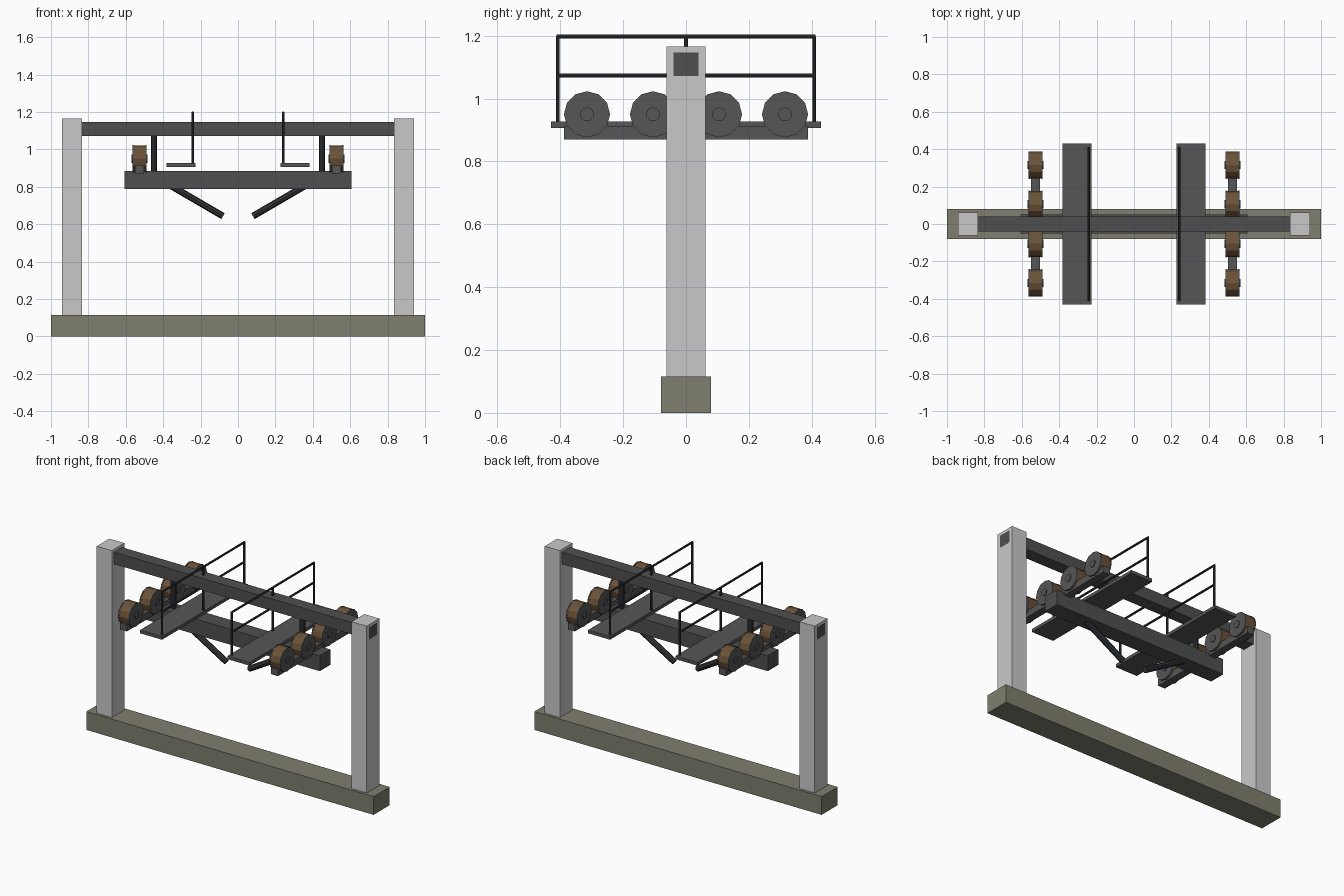
import bpy, bmesh
from math import pi, radians
from mathutils import Vector, Matrix

cube = bpy.data.objects.get("Cube")
if cube:
    bpy.data.objects.remove(cube, do_unlink=True)


def material(name, *rgb):
    lin = [((c / 255 + 0.055) / 1.055) ** 2.4 for c in rgb] + [1]
    mat = bpy.data.materials.new(name)
    mat.use_nodes = True
    mat.diffuse_color = lin
    mat.node_tree.nodes["Principled BSDF"].inputs["Base Color"].default_value = lin
    return mat


concrete = material("olive concrete", 126, 127, 110)
painted = material("pale grey paint", 201, 201, 201)
beam_grey = material("beam grey", 78, 79, 79)
steel = material("steel grey", 86, 86, 86)
dark = material("dark rail", 50, 52, 54)
rubber = material("brown rubber", 108, 82, 56)


def finish(name, bm, mat):
    mesh = bpy.data.meshes.new(name)
    bm.to_mesh(mesh)
    bm.free()
    mesh.materials.append(mat)
    obj = bpy.data.objects.new(name, mesh)
    bpy.context.collection.objects.link(obj)
    return obj


def box(name, mat, x, y, z):
    """Box from (low, high) ranges along each axis."""
    bm = bmesh.new()
    centre = Vector([sum(r) / 2 for r in (x, y, z)])
    size = [r[1] - r[0] for r in (x, y, z)]
    bmesh.ops.create_cube(bm, matrix=Matrix.Translation(centre) @ Matrix.Diagonal((*size, 1)))
    return finish(name, bm, mat)


def rod(name, mat, start, end, radius, sides=8, smooth=False):
    """Capped cylinder between two points."""
    a, b = Vector(start), Vector(end)
    turn = (b - a).to_track_quat("Z", "Y").to_matrix().to_4x4()
    bm = bmesh.new()
    bmesh.ops.create_cone(bm, cap_ends=True, segments=sides, radius1=radius, radius2=radius,
                          depth=(b - a).length, matrix=Matrix.Translation((a + b) / 2) @ turn)
    return finish(name, bm, mat)


# Base and crossing beams
box("base", concrete, (-1, 1), (-0.08, 0.08), (0, 0.115))
box("top_beam", beam_grey, (-0.941, 0.941), (-0.04, 0.04), (1.072, 1.147))
box("lower_beam", beam_grey, (-0.606, 0.606), (-0.052, 0.052), (0.788, 0.885))

for side, s in (("left", 1), ("right", -1)):
    def span(lo, hi):
        return sorted((s * lo, s * hi))

    # Column, hanger and catcher strut
    box(f"{side}_column", painted, span(0.835, 0.94), (-0.0625, 0.0625), (0.115, 1.165))
    rod(f"{side}_hanger", dark, (s * 0.449, 0, 0.88), (s * 0.449, 0, 1.08), 0.016)
    rod(f"{side}_strut", dark, (s * 0.08, 0, 0.643), (s * 0.375, 0, 0.815), 0.018)

    # Walkway with railing
    box(f"{side}_walkway", steel, span(0.228, 0.381), (-0.43, 0.43), (0.907, 0.927))
    rx = s * 0.242
    for place, y in (("front", -0.408), ("middle", 0), ("back", 0.408)):
        rod(f"{side}_{place}_railing_post", dark, (rx, y, 0.92), (rx, y, 1.198), 0.006)
    for place, z in (("mid", 1.073), ("top", 1.197)):
        rod(f"{side}_{place}_railing_bar", dark, (rx, -0.412, z), (rx, 0.412, z), 0.0065)

    # Wheel carrier and its four wheels
    cx = s * 0.526
    box(f"{side}_wheel_carrier", steel, (cx - 0.024, cx + 0.024), (-0.388, 0.388), (0.87, 0.913))
    for i in range(4):
        y = -0.315 + 0.21 * i

        def disc(part, mat, lo, hi, radius):
            rod(f"{side}_{part}_{i + 1}", mat, (cx + lo, y, 0.95), (cx + hi, y, 0.95), radius, 12)

        disc("tyre", rubber, -0.032, 0.032, 0.0715)
        disc("inner_flange", steel, -0.038, -0.031, 0.0735)
        disc("outer_flange", steel, 0.031, 0.038, 0.0735)
        disc("hub", steel, -0.043, 0.043, 0.022)
